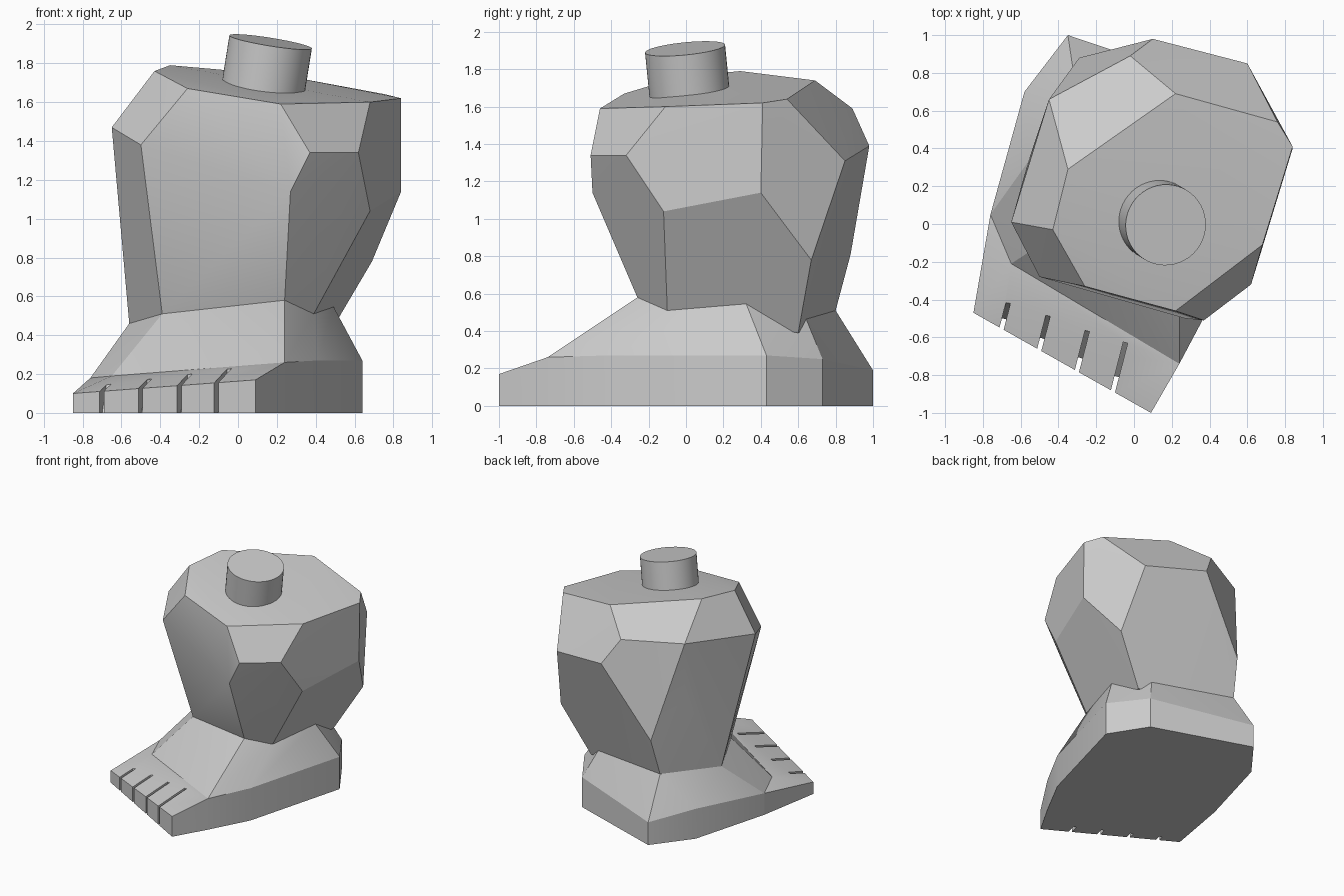
import bpy, bmesh, math
from mathutils import Vector

cube = bpy.data.objects.get("Cube")
if cube:
    bpy.data.objects.remove(cube, do_unlink=True)

# One plain stone-like grey for every part
grey = bpy.data.materials.new("plain grey")
grey.use_nodes = True
colour = (0.6, 0.6, 0.6, 1)
grey.diffuse_color = colour
grey.node_tree.nodes["Principled BSDF"].inputs["Base Color"].default_value = colour


def add_object(name, bm):
    """Turn a bmesh into a grey object in the scene."""
    bmesh.ops.recalc_face_normals(bm, faces=bm.faces)
    mesh = bpy.data.meshes.new(name)
    bm.to_mesh(mesh)
    bm.free()
    mesh.materials.append(grey)
    obj = bpy.data.objects.new(name, mesh)
    bpy.context.collection.objects.link(obj)
    return obj


def activate(obj):
    bpy.ops.object.select_all(action="DESELECT")
    obj.select_set(True)
    bpy.context.view_layer.objects.active = obj


def soften(obj, degrees):
    activate(obj)
    bpy.ops.object.shade_smooth_by_angle(angle=math.radians(degrees))


def hull(bm, points):
    """Add a faceted block wrapped tightly around the corner points."""
    verts = [bm.verts.new(p) for p in points]
    result = bmesh.ops.convex_hull(bm, input=verts)
    inner = {g for g in result["geom_interior"] if isinstance(g, bmesh.types.BMVert)}
    bmesh.ops.delete(bm, geom=list(inner), context="VERTS")


def hull_object(name, points, degrees):
    bm = bmesh.new()
    hull(bm, points)
    obj = add_object(name, bm)
    soften(obj, degrees)
    return obj


def on_ground(points):
    return [(x, y, 0) for x, y, z in points]


# Leg: corner points ring by ring, from the flat cut top to the ankle
top_rim = [(-.43, -.03, 1.76), (-.26, -.33, 1.67), (.22, -.46, 1.59),
           (.68, -.11, 1.6), (.84, .41, 1.62), (.76, .54, 1.64),
           (.22, .69, 1.74), (-.35, .29, 1.79)]
shoulder = [(-.65, .01, 1.47), (-.5, -.28, 1.38), (.37, -.51, 1.34),
            (.62, -.32, 1.34), (.6, .85, 1.31), (.1, .98, 1.39),
            (-.02, .89, 1.59), (-.45, .66, 1.58)]
calf = [(-.45, -.26, 1.26), (.27, -.5, 1.14), (.68, -.12, 1.04),
        (.84, .4, 1.14), (.69, .67, .78), (-.29, .88, .81), (-.44, .64, 1.14)]
ankle_front = [(-.56, .33, .46), (-.39, -.04, .51), (.24, -.26, .58), (.39, -.1, .51)]
ankle_back = [(-.32, .8, .51), (-.48, .43, .47)]
leg_heel = (.46, .6, .39)
hull_object("leg", top_rim + shoulder + calf + ankle_front + ankle_back + [leg_heel], 22)

# Foot: outer wall standing on the ground, rising to the ankle
toe_line = [(.24, -.74, .26), (-.65, -.21, .19)]
instep = [(.41, -.42, .27), (-.76, .05, .18)]
heel_wall = [(.64, .43, .27), (.45, .73, .25), (-.35, 1, .19), (-.58, .7, .25)]
ankle_ridge = [(.49, .32, .55), (.36, .64, .47)]
wall = toe_line + instep + heel_wall
hull_object("foot", wall + on_ground(wall) + ankle_front + ankle_back + ankle_ridge, 22)

# Toes: a low wedge in front of the foot
toe_tips = [(-.85, -.47, .1), (.09, -1, .17)]
wedge = toe_tips + toe_line + instep
toes = hull_object("toes", wedge + on_ground(wedge), 22)

# Slits between the toes, deeper at the top than at the sole
along = Vector((.25, .97, 0)).normalized()
across = Vector((along.y, -along.x, 0)) * .012
slit_bm = bmesh.new()
for start_x, start_y, length in [(-.7, -.55, .15), (-.5, -.66, .18),
                                 (-.3, -.77, .21), (-.11, -.88, .26)]:
    start = Vector((start_x, start_y, 0))
    profile = [(-.1, -.05), (.02, -.05), (length, .17), (length, .4), (-.1, .4)]
    hull(slit_bm, [start + along * reach + Vector((0, 0, z)) + side
                   for reach, z in profile for side in (across, -across)])
slits = add_object("toe_slit_cutter", slit_bm)
slits.hide_render = True
cut = toes.modifiers.new("toe_slits", "BOOLEAN")
cut.operation = "DIFFERENCE"
cut.solver = "EXACT"
cut.object = slits
activate(toes)
bpy.ops.object.modifier_apply(modifier=cut.name)
bpy.data.objects.remove(slits, do_unlink=True)
soften(toes, 22)

# Peg: round stub standing square on the sloping top of the leg
axis = Vector((.16, -.1, 1)).normalized()
height = .4
peg_bm = bmesh.new()
bmesh.ops.create_cone(peg_bm, cap_ends=True, segments=48, radius1=.215,
                      radius2=.215, depth=height)
peg = add_object("peg", peg_bm)
peg.rotation_euler = axis.to_track_quat("Z", "Y").to_euler()
peg.location = Vector((.168, -.005, 1.91)) - axis * height / 2
soften(peg, 40)
